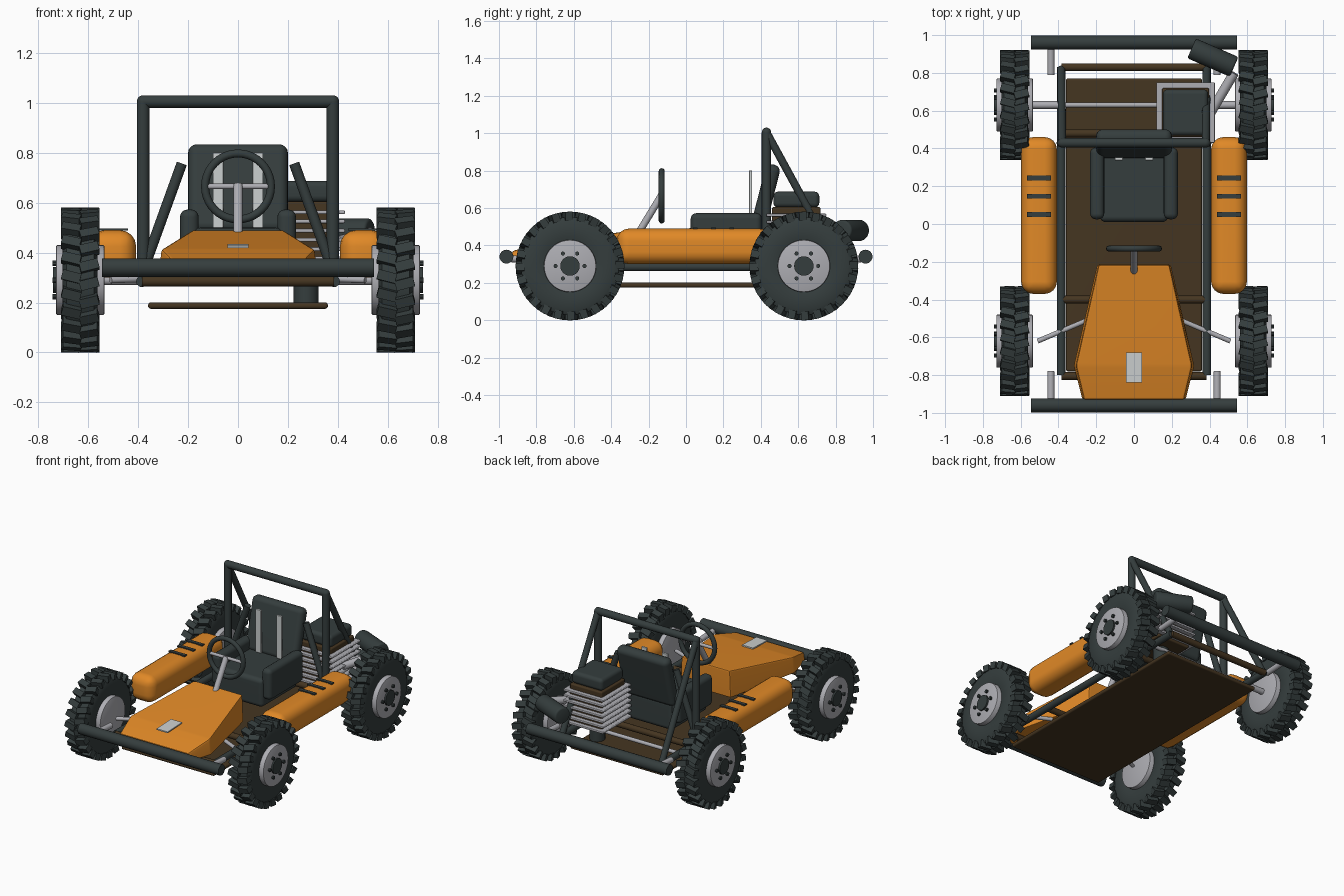
import bpy
import bmesh
from math import pi, sin, cos, radians
from mathutils import Matrix, Vector

if "Cube" in bpy.data.objects:
    bpy.data.objects.remove(bpy.data.objects["Cube"])


def material(name, rgb):
    m = bpy.data.materials.new(name)
    m.use_nodes = True
    m.diffuse_color = (*rgb, 1)
    m.node_tree.nodes["Principled BSDF"].inputs["Base Color"].default_value = (*rgb, 1)
    return m


ORANGE = material("orange paint", (0.75, 0.25, 0.02))
DARK = material("dark rubber", (0.035, 0.047, 0.047))
BROWN = material("dark brown", (0.06, 0.036, 0.015))
SILVER = material("silver metal", (0.42, 0.42, 0.45))
PALE = material("pale grey", (0.6, 0.63, 0.63))
SIDES = ((1, "left"), (-1, "right"))


def finish(bm, name, mat, weighted=False):
    bmesh.ops.recalc_face_normals(bm, faces=bm.faces)
    mesh = bpy.data.meshes.new(name)
    bm.to_mesh(mesh)
    bm.free()
    mesh.materials.append(mat)
    ob = bpy.data.objects.new(name, mesh)
    bpy.context.collection.objects.link(ob)
    bpy.ops.object.select_all(action='DESELECT')
    ob.select_set(True)
    bpy.context.view_layer.objects.active = ob
    bpy.ops.object.shade_smooth_by_angle(angle=radians(35))
    if weighted:
        ob.modifiers.new("even_shading", 'WEIGHTED_NORMAL').keep_sharp = True
    return ob


def bevel(bm, width, segments=4):
    bmesh.ops.bevel(bm, geom=bm.edges[:], offset=width, segments=segments,
                    profile=0.5, affect='EDGES', clamp_overlap=True)


def box(name, centre, size, mat, round_by=0, tilt=0):
    bm = bmesh.new()
    bmesh.ops.create_cube(bm, size=1, matrix=Matrix.Diagonal((*size, 1)))
    if round_by:
        bevel(bm, round_by)
    bm.transform(Matrix.Translation(centre) @ Matrix.Rotation(tilt, 4, 'X'))
    return finish(bm, name, mat, True)


def add_tube(bm, a, b, r, sides=20):
    a, b = Vector(a), Vector(b)
    d = b - a
    m = Matrix.Translation((a + b) / 2) @ d.to_track_quat('Z', 'Y').to_matrix().to_4x4()
    bmesh.ops.create_cone(bm, cap_ends=True, segments=sides, radius1=r, radius2=r,
                          depth=d.length, matrix=m)


def tube(name, a, b, r, mat, sides=20):
    bm = bmesh.new()
    add_tube(bm, a, b, r, sides)
    return finish(bm, name, mat)


def lathe(name, profile, mat, matrix, steps=48):
    """Turn a closed (along, radius) profile about the X axis."""
    bm = bmesh.new()
    rings = [[bm.verts.new((x, r * cos(t), r * sin(t))) for x, r in profile]
             for t in (2 * pi * i / steps for i in range(steps))]
    n = len(profile)
    for i in range(steps):
        p, q = rings[i], rings[(i + 1) % steps]
        for j in range(n):
            k = (j + 1) % n
            bm.faces.new((p[j], p[k], q[k], q[j]))
    bm.transform(matrix)
    return finish(bm, name, mat)


# Wheels: tyre, tread lugs, rim, hub and bolts
HALF_TYRE = [(0.06, 0.13), (0.068, 0.16), (0.07, 0.235), (0.055, 0.262)]
TYRE = HALF_TYRE + [(-x, r) for x, r in reversed(HALF_TYRE)]
LUGS = 24


def wheel(label, side, y):
    place = Matrix.Translation((side * 0.632, y, 0.29))
    lathe(label + "_tyre", TYRE, DARK, place)

    bm = bmesh.new()
    for i in range(LUGS):
        for half in (1, -1):
            a = 2 * pi * (i + 0.2 * half) / LUGS
            bmesh.ops.create_cube(bm, size=1, matrix=(
                Matrix.Rotation(a, 4, 'X') @ Matrix.Translation((half * 0.036, 0, 0.267))
                @ Matrix.Rotation(half * 0.25, 4, 'Z') @ Matrix.Diagonal((0.076, 0.04, 0.046, 1))))
    bm.transform(place)
    finish(bm, label + "_tread", DARK)

    bm = bmesh.new()
    add_tube(bm, (-0.097, 0, 0), (0.097, 0, 0), 0.14, 40)
    rims = [e for e in bm.edges if abs(e.verts[0].co.x - e.verts[1].co.x) < 0.001]
    bmesh.ops.bevel(bm, geom=rims, offset=0.006, segments=2, profile=0.5, affect='EDGES')
    bm.transform(place)
    finish(bm, label + "_rim", SILVER)

    bm = bmesh.new()
    face = side * 0.09
    add_tube(bm, (face, 0, 0), (side * 0.108, 0, 0), 0.052, 24)
    for i in range(6):
        u, v = 0.077 * cos(i * pi / 3), 0.077 * sin(i * pi / 3)
        add_tube(bm, (face, u, v), (side * 0.11, u, v), 0.011, 10)
    bm.transform(place)
    finish(bm, label + "_hub_and_bolts", DARK)


for s, side in SIDES:
    wheel("front_" + side, s, -0.62)
    wheel("rear_" + side, s, 0.63)

# Chassis: floor, rails, cross bars, axle
box("floor_pan", (0, -0.005, 0.188), (0.72, 1.55, 0.026), BROWN, 0.011)
for label, y in (("front", -0.805), ("middle", -0.4), ("seat", 0.48), ("rear", 0.83)):
    tube(label + "_cross_bar", (-0.385, y, 0.285), (0.385, y, 0.285), 0.021, BROWN)
tube("rear_axle", (-0.55, 0.63, 0.29), (0.55, 0.63, 0.29), 0.013, SILVER)

# Bumpers
for label, y in (("front", -0.96), ("rear", 0.96)):
    tube(label + "_bumper", (-0.545, y, 0.34), (0.545, y, 0.34), 0.037, DARK, 28)

for s, side in SIDES:
    tube(side + "_rail", (s * 0.385, -0.8, 0.285), (s * 0.385, 0.83, 0.285), 0.023, DARK)
    tube(side + "_axle_sleeve", (s * 0.4, 0.63, 0.29), (s * 0.55, 0.63, 0.29), 0.02, SILVER)
    tube(side + "_front_arm", (s * 0.25, -0.51, 0.3), (s * 0.51, -0.62, 0.29), 0.013, SILVER)
    for label, a, b in (("front", -0.95, -0.78), ("rear", 0.95, 0.79)):
        tube(f"{label}_{side}_bumper_mount", (s * 0.44, a, 0.33), (s * 0.44, b, 0.32), 0.019, SILVER)

    # Side pods with vents
    box(side + "_pod", (s * 0.503, 0.045, 0.395), (0.19, 0.83, 0.19), ORANGE, 0.065)
    for i, y in enumerate((0.05, 0.147, 0.244)):
        box(f"{side}_pod_vent_{i + 1}", (s * 0.503, y, 0.492), (0.125, 0.025, 0.009), DARK)

    # Roll cage sides
    top = (s * 0.38, 0.43, 1.005)
    tube(side + "_hoop_post", (s * 0.38, 0.43, 0.28), top, 0.025, DARK)
    tube(side + "_rear_stay", (s * 0.385, 0.82, 0.29), top, 0.021, DARK)
    tube(side + "_hoop_brace", (s * 0.39, 0.43, 0.3), (s * 0.225, 0.43, 0.757), 0.021, DARK)
    bm = bmesh.new()
    bmesh.ops.create_uvsphere(bm, u_segments=16, v_segments=10, radius=0.025,
                              matrix=Matrix.Translation(top))
    finish(bm, side + "_hoop_corner", DARK)

    # Seat bolsters and harness straps
    box(side + "_seat_bolster", (s * 0.195, 0.215, 0.465), (0.075, 0.38, 0.215), DARK, 0.03)
    box(side + "_harness_strap", (s * 0.08, 0.345, 0.65), (0.042, 0.016, 0.3), PALE, 0.003)

tube("hoop_top", (-0.38, 0.43, 1.005), (0.38, 0.43, 1.005), 0.025, DARK)

# Seat
box("seat_cushion", (0, 0.21, 0.4), (0.36, 0.4, 0.2), DARK, 0.03)
box("seat_back", (0, 0.425, 0.655), (0.4, 0.08, 0.365), DARK, 0.035, -0.25)

# Tapered nose, lofted front to back
bm = bmesh.new()
sections = []
for y, half, low, high in ((-0.93, 0.275, 0.31, 0.37), (-0.75, 0.32, 0.305, 0.415),
                           (-0.215, 0.195, 0.3, 0.49)):
    sections.append([bm.verts.new(p) for p in ((-half, y, low), (half, y, low),
                                               (half * 0.96, y, high), (-half * 0.96, y, high))])
for p, q in zip(sections, sections[1:]):
    for j in range(4):
        k = (j + 1) % 4
        bm.faces.new((p[j], p[k], q[k], q[j]))
bm.faces.new(sections[0])
bm.faces.new(sections[-1])
bevel(bm, 0.012, 2)
finish(bm, "nose", ORANGE, True)
box("nose_plate", (0, -0.76, 0.426), (0.085, 0.16, 0.009), PALE, 0, 0.04)

# Steering wheel and column
ring = [(0.016 * cos(t), 0.132 + 0.016 * sin(t)) for t in (2 * pi * i / 12 for i in range(12))]
lathe("steering_wheel", ring, DARK,
      Matrix.Translation((0, -0.13, 0.665)) @ Matrix.Rotation(pi / 2, 4, 'Z'), 40)
tube("steering_spoke", (-0.125, -0.13, 0.665), (0.125, -0.13, 0.665), 0.011, SILVER)
tube("steering_column", (0, -0.27, 0.44), (0, -0.13, 0.67), 0.019, SILVER)

# Engine with cooling fins
box("engine_block", (0.273, 0.59, 0.46), (0.25, 0.26, 0.29), BROWN, 0.01)
for i in range(7):
    box(f"engine_fin_{i + 1}", (0.273, 0.59, 0.34 + i * 0.037), (0.31, 0.32, 0.015), SILVER, 0.005)
box("engine_cover", (0.273, 0.59, 0.645), (0.24, 0.245, 0.085), DARK, 0.025)
tube("engine_mount", (0.273, 0.59, 0.19), (0.273, 0.59, 0.33), 0.05, DARK)

# Exhaust
tube("exhaust_pipe", (0.4, 0.58, 0.44), (0.53, 0.8, 0.475), 0.026, SILVER)
bm = bmesh.new()
add_tube(bm, (0.305, 0.93, 0.48), (0.53, 0.832, 0.48), 0.057, 24)
caps = [e for f in bm.faces if len(f.verts) > 4 for e in f.edges]
bmesh.ops.bevel(bm, geom=caps, offset=0.012, segments=3, profile=0.5, affect='EDGES')
finish(bm, "muffler", DARK)
